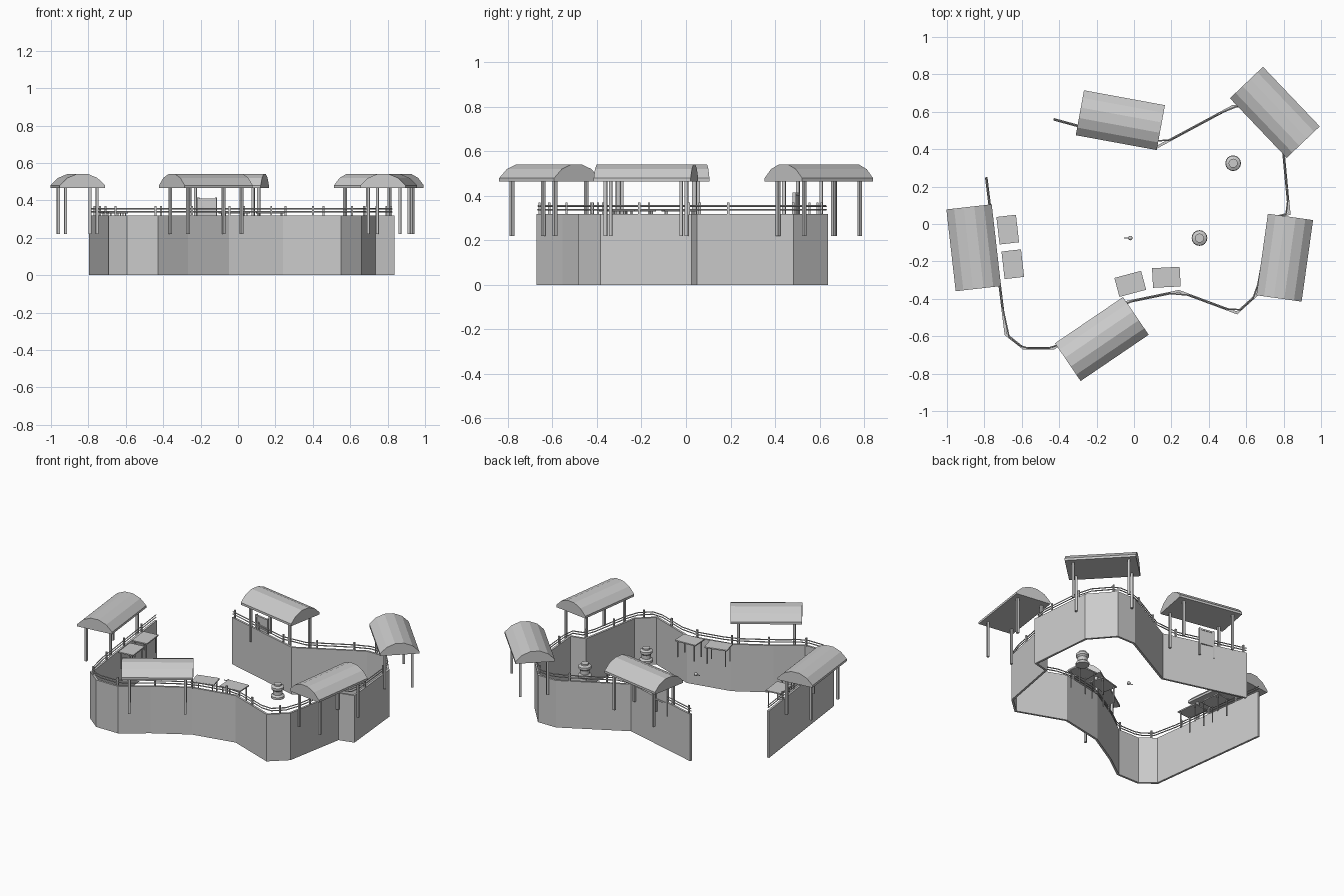
import bpy
import bmesh
from math import sin, cos, radians
from mathutils import Matrix, Vector

cube = bpy.data.objects.get("Cube")
if cube:
    bpy.data.objects.remove(cube, do_unlink=True)

grey = bpy.data.materials.new("plain grey")
grey.use_nodes = True
TONE = (0.6, 0.6, 0.6, 1)
grey.diffuse_color = TONE
grey.node_tree.nodes["Principled BSDF"].inputs["Base Color"].default_value = TONE


def finish(name, bm, matrix=None):
    mesh = bpy.data.meshes.new(name)
    bmesh.ops.recalc_face_normals(bm, faces=bm.faces)
    bm.to_mesh(mesh)
    bm.free()
    mesh.materials.append(grey)
    ob = bpy.data.objects.new(name, mesh)
    if matrix:
        ob.matrix_world = matrix
    bpy.context.collection.objects.link(ob)
    return ob


def add_box(bm, centre, size):
    m = Matrix.Translation(centre) @ Matrix.Diagonal((*size, 1))
    bmesh.ops.create_cube(bm, size=1, matrix=m)


def place(x, y, angle):
    return Matrix.Translation((x, y, 0)) @ Matrix.Rotation(radians(angle), 4, "Z")


# Perimeter wall: an open winding path raised to a thin wall
PATH = [Vector(p) for p in [
    (-0.43, 0.56), (0.12, 0.41), (0.53, 0.63), (0.66, 0.63), (0.79, 0.48),
    (0.83, 0.055), (0.73, 0.03), (0.655, -0.38), (0.55, -0.475),
    (0.24, -0.36), (-0.05, -0.42), (-0.27, -0.55), (-0.43, -0.665),
    (-0.59, -0.665), (-0.685, -0.59), (-0.79, 0.25)]]
WALL_TOP = 0.318

bm = bmesh.new()
low = [bm.verts.new((p.x, p.y, 0)) for p in PATH]
high = [bm.verts.new((p.x, p.y, WALL_TOP)) for p in PATH]
for i in range(len(PATH) - 1):
    bm.faces.new((low[i], low[i + 1], high[i + 1], high[i]))
wall = finish("perimeter_wall", bm)
solid = wall.modifiers.new("thickness", "SOLIDIFY")
solid.thickness = 0.014
solid.offset = 0
solid.use_even_offset = True


# Rails: the same path with softened corners
def soften(points, cut=0.18):
    out = [points[0]]
    for a, b in zip(points, points[1:]):
        out += [a.lerp(b, cut), a.lerp(b, 1 - cut)]
    return out + [points[-1]]


rail_path = soften(PATH)
for name, z in (("upper_rail", 0.354), ("lower_rail", 0.338)):
    curve = bpy.data.curves.new(name, "CURVE")
    curve.dimensions = "3D"
    curve.bevel_depth = 0.004
    curve.bevel_resolution = 0
    curve.use_fill_caps = True
    spline = curve.splines.new("POLY")
    spline.points.add(len(rail_path) - 1)
    for point, p in zip(spline.points, rail_path):
        point.co = (p.x, p.y, z, 1)
    curve.materials.append(grey)
    bpy.context.collection.objects.link(bpy.data.objects.new(name, curve))

# Rail posts spaced evenly along the path
bm = bmesh.new()
SPACING = 0.23
travelled, target = 0, 0.02
for a, b in zip(rail_path, rail_path[1:]):
    length = (b - a).length
    while target <= travelled + length:
        p = a.lerp(b, (target - travelled) / length)
        add_box(bm, (p.x, p.y, 0.343), (0.01, 0.01, 0.056))
        target += SPACING
    travelled += length
finish("rail_posts", bm)


# Shelters: a barrel roof on four posts
def shelter(name, x, y, angle):
    half_len, half_wid, eave, rim = 0.22, 0.122, 0.465, 0.48
    spread, facets = radians(53), 5
    radius = half_wid / sin(spread)
    profile = [(-half_wid, eave)]
    for i in range(facets + 1):
        t = -spread + 2 * spread * i / facets
        profile.append((radius * sin(t), rim + radius * (cos(t) - cos(spread)) * 1.06))
    profile.append((half_wid, eave))
    bm = bmesh.new()
    gable = bm.faces.new([bm.verts.new((-half_len, v, z)) for v, z in profile])
    new = bmesh.ops.extrude_face_region(bm, geom=[gable], use_keep_orig=True)
    verts = [g for g in new["geom"] if isinstance(g, bmesh.types.BMVert)]
    bmesh.ops.translate(bm, verts=verts, vec=(2 * half_len, 0, 0))
    finish(name + "_roof", bm, place(x, y, angle))
    bm = bmesh.new()
    for u in (-0.172, 0.172):
        for v in (-0.085, 0.085):
            add_box(bm, (u, v, 0.345), (0.015, 0.015, 0.25))
    finish(name + "_posts", bm, place(x, y, angle))


shelter("back_shelter", -0.073, 0.555, -10.4)
shelter("back_left_shelter", 0.753, 0.597, -46.4)
shelter("left_shelter", 0.806, -0.18, 82)
shelter("front_shelter", -0.172, -0.615, 34.2)
shelter("right_shelter", -0.857, -0.127, 96.5)


# Tables: a thin top on four slim legs
def table(name, x, y, angle):
    bm = bmesh.new()
    add_box(bm, (0, 0, 0.334), (0.148, 0.105, 0.008))
    for u in (-0.06, 0.06):
        for v in (-0.04, 0.04):
            add_box(bm, (u, v, 0.275), (0.006, 0.006, 0.11))
    finish(name, bm, place(x, y, angle))


table("right_table_back", -0.675, -0.03, 96.5)
table("right_table_front", -0.648, -0.215, 96.5)
table("front_table_right", -0.02, -0.32, 15)
table("front_table_left", 0.173, -0.285, 3)

# Round pedestals: stepped drums
DRUM = [(0.042, 0.225), (0.042, 0.24), (0.03, 0.25), (0.03, 0.275),
        (0.04, 0.285), (0.04, 0.3), (0.024, 0.308), (0.024, 0.318)]
for name, x, y in (("back_pedestal", 0.53, 0.325), ("front_pedestal", 0.35, -0.075)):
    bm = bmesh.new()
    sides = 16
    rings = [[bm.verts.new((r * cos(radians(360 * i / sides)),
                            r * sin(radians(360 * i / sides)), z))
              for i in range(sides)] for r, z in DRUM]
    for a, b in zip(rings, rings[1:]):
        for i in range(sides):
            j = (i + 1) % sides
            bm.faces.new((a[i], a[j], b[j], b[i]))
    bm.faces.new(rings[0])
    bm.faces.new(rings[-1])
    finish(name, bm, place(x, y, 0))

# Small knob in the middle of the yard
bm = bmesh.new()
bmesh.ops.create_uvsphere(bm, u_segments=10, v_segments=6, radius=0.012,
                          matrix=Matrix.Translation((0, 0, 0.235)))
add_box(bm, (-0.02, 0, 0.235), (0.025, 0.004, 0.004))
finish("centre_knob", bm, place(-0.02, -0.075, 0))

# Framed notice board under the back shelter
bm = bmesh.new()
add_box(bm, (0, 0, 0.358), (0.09, 0.008, 0.09))
for side in (-1, 1):
    add_box(bm, (side * 0.048, 0, 0.32), (0.01, 0.016, 0.19))
    add_box(bm, (0, 0, 0.358 + side * 0.048), (0.1, 0.014, 0.01))
finish("notice_board", bm, place(-0.165, 0.495, -10.4))
